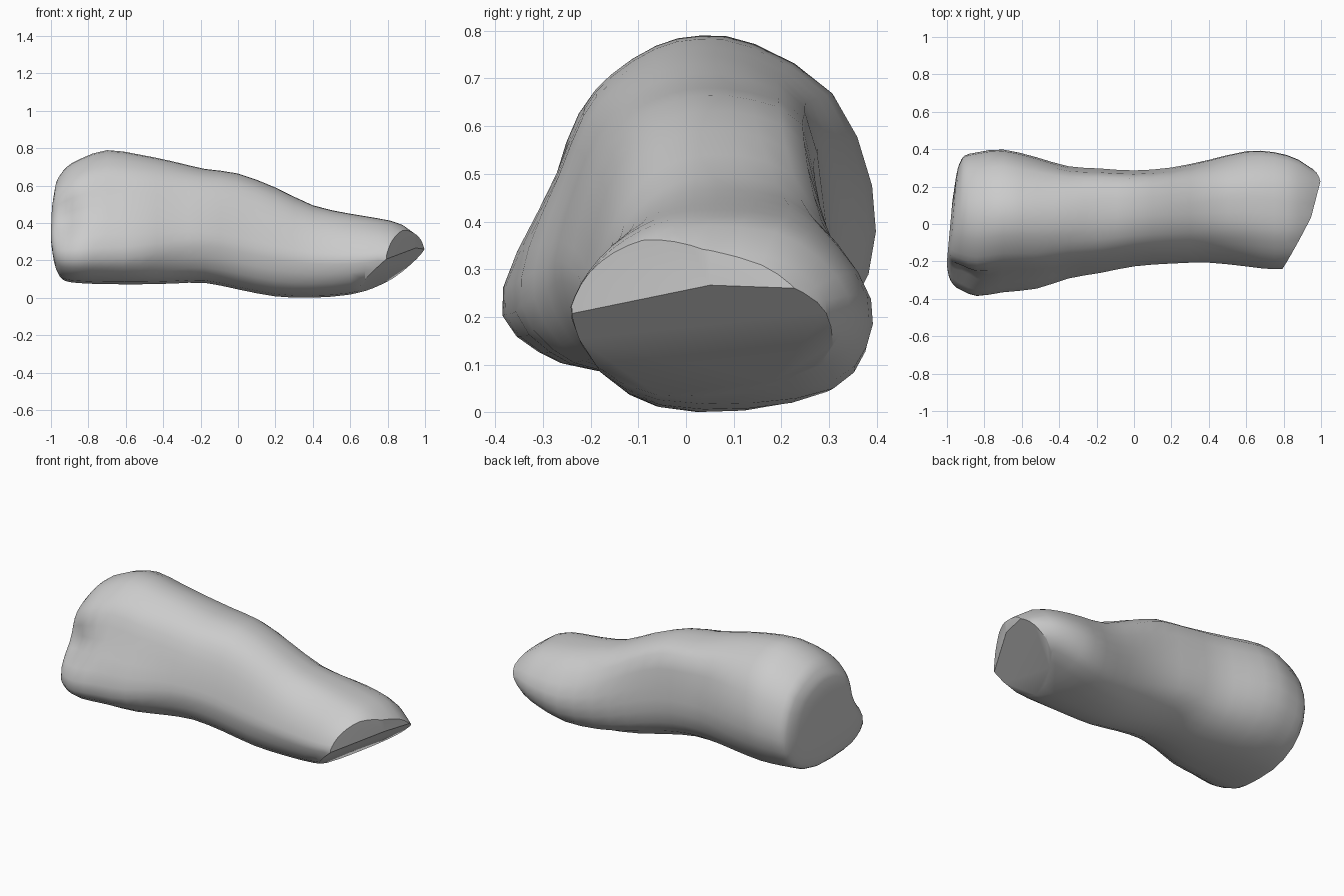
import bpy, bmesh, math
from mathutils import Vector

cube = bpy.data.objects.get("Cube")
if cube:
    bpy.data.objects.remove(cube)

# Stations along the body: x, y min, y max, z min, z max
STATIONS = [
    (-1.0, -0.22, 0.12, 0.28, 0.52), (-0.985, -0.28, 0.26, 0.18, 0.62),
    (-0.96, -0.325, 0.32, 0.115, 0.66), (-0.92, -0.355, 0.355, 0.09, 0.70),
    (-0.84, -0.385, 0.375, 0.08, 0.745),
    (-0.70, -0.365, 0.39, 0.075, 0.79), (-0.52, -0.345, 0.35, 0.075, 0.765),
    (-0.35, -0.29, 0.305, 0.08, 0.73), (-0.18, -0.26, 0.295, 0.085, 0.69),
    (0.0, -0.225, 0.285, 0.05, 0.665), (0.2, -0.21, 0.30, 0.012, 0.59),
    (0.4, -0.205, 0.34, 0.004, 0.495), (0.6, -0.225, 0.385, 0.02, 0.45),
    (0.75, -0.24, 0.38, 0.06, 0.425), (0.88, -0.22, 0.34, 0.10, 0.39),
    (1.01, -0.12, 0.25, 0.16, 0.29)]

# Cross-sections in unit coordinates for the thick end, the waist and the thin end
THICK = [(.05, 1), (.35, .95), (.78, .66), (1, .12), (.98, -.4), (.7, -.8), (.2, -1),
         (-.5, -.97), (-.8, -.86), (-1, -.63), (-.95, -.25), (-.75, .2),
         (-.6, .58), (-.45, .77), (-.2, .94)]
WAIST = [(.05, 1), (.42, .97), (.84, .8), (.97, .2), (1, -.3), (.8, -.75), (.2, -1),
         (-.45, -.97), (-.85, -.74), (-1, -.35), (-.98, -.1), (-.88, .25),
         (-.72, .6), (-.5, .84), (-.22, .96)]
THIN = [(-.05, 1), (.45, .92), (.78, .55), (1, 0), (.97, -.5), (.75, -.86), (.2, -1),
        (-.45, -.97), (-.85, -.7), (-1, -.25), (-.98, 0), (-.88, .3),
        (-.73, .58), (-.53, .81), (-.33, .95)]


def catmull(a, b, c, d, t):
    return tuple(0.5 * (2 * q + (r - p) * t + (2 * p - 5 * q + 4 * r - s) * t * t
                        + (3 * q - p - 3 * r + s) * t ** 3)
                 for p, q, r, s in zip(a, b, c, d))


def refine(points, steps, closed):
    n, out = len(points), []
    pick = (lambda i: points[i % n]) if closed else (lambda i: points[min(max(i, 0), n - 1)])
    for i in range(n if closed else n - 1):
        for k in range(steps):
            out.append(catmull(*(pick(i + j) for j in (-1, 0, 1, 2)), k / steps))
    return out if closed else out + [points[-1]]


def ease(x, start, end):
    w = min(max((x - start) / (end - start), 0), 1)
    return w * w * (3 - 2 * w)


bm = bmesh.new()
thick, waist, thin = (refine(s, 2, True) for s in (THICK, WAIST, THIN))
rings = []
for x, y0, y1, z0, z1 in refine(STATIONS, 2, False):
    w1, w2 = ease(x, -0.7, -0.1), ease(x, 0.0, 0.6)
    ring = []
    for p, q, r in zip(thick, waist, thin):
        u, v = ((p[k] * (1 - w1) + q[k] * w1) * (1 - w2) + r[k] * w2 for k in (0, 1))
        co = Vector((x, (y0 + y1 + u * (y1 - y0)) / 2, (z0 + z1 + v * (z1 - z0)) / 2))
        # Hollow on the front of the thick end
        hollow = math.exp(-(co - Vector((-0.89, -0.27, 0.41))).length_squared / 0.01)
        co.y += 0.07 * hollow
        # The thick end leans towards the back
        if x < -0.9:
            co.x += 0.09 * (co.y + 0.2) * (-x - 0.9) / 0.1
        ring.append(bm.verts.new(co))
    rings.append(ring)
for a, b in zip(rings, rings[1:]):
    for i in range(len(a)):
        j = (i + 1) % len(a)
        bm.faces.new((a[i], a[j], b[j], b[i]))
caps = [bm.faces.new(ring) for ring in (rings[0], rings[-1])]
bmesh.ops.poke(bm, faces=caps[:1])

# Slanted broken cuts at the thin end
for normal, point in (((0.88, -0.47, -0.05), (0.95, 0.05, 0.26)),
                      ((0.96, -0.25, 0.0), (1.0, 0.24, 0.26)),
                      ((0.066, -0.02, -0.078), (1.0, 0.24, 0.26))):
    bmesh.ops.bisect_plane(bm, geom=bm.verts[:] + bm.edges[:] + bm.faces[:],
                           plane_co=point, plane_no=normal, clear_outer=True)
    bmesh.ops.holes_fill(bm, edges=[e for e in bm.edges if e.is_boundary], sides=0)
bmesh.ops.recalc_face_normals(bm, faces=bm.faces[:])

mesh = bpy.data.meshes.new("bone_body")
bm.to_mesh(mesh)
bm.free()
body = bpy.data.objects.new("bone_body", mesh)
bpy.context.collection.objects.link(body)

grey = bpy.data.materials.new("plain_grey")
grey.use_nodes = True
grey.diffuse_color = (0.6, 0.6, 0.6, 1)
grey.node_tree.nodes["Principled BSDF"].inputs["Base Color"].default_value = (0.6, 0.6, 0.6, 1)
mesh.materials.append(grey)

bpy.context.view_layer.objects.active = body
body.select_set(True)
bpy.ops.object.shade_smooth_by_angle(angle=math.radians(40))
